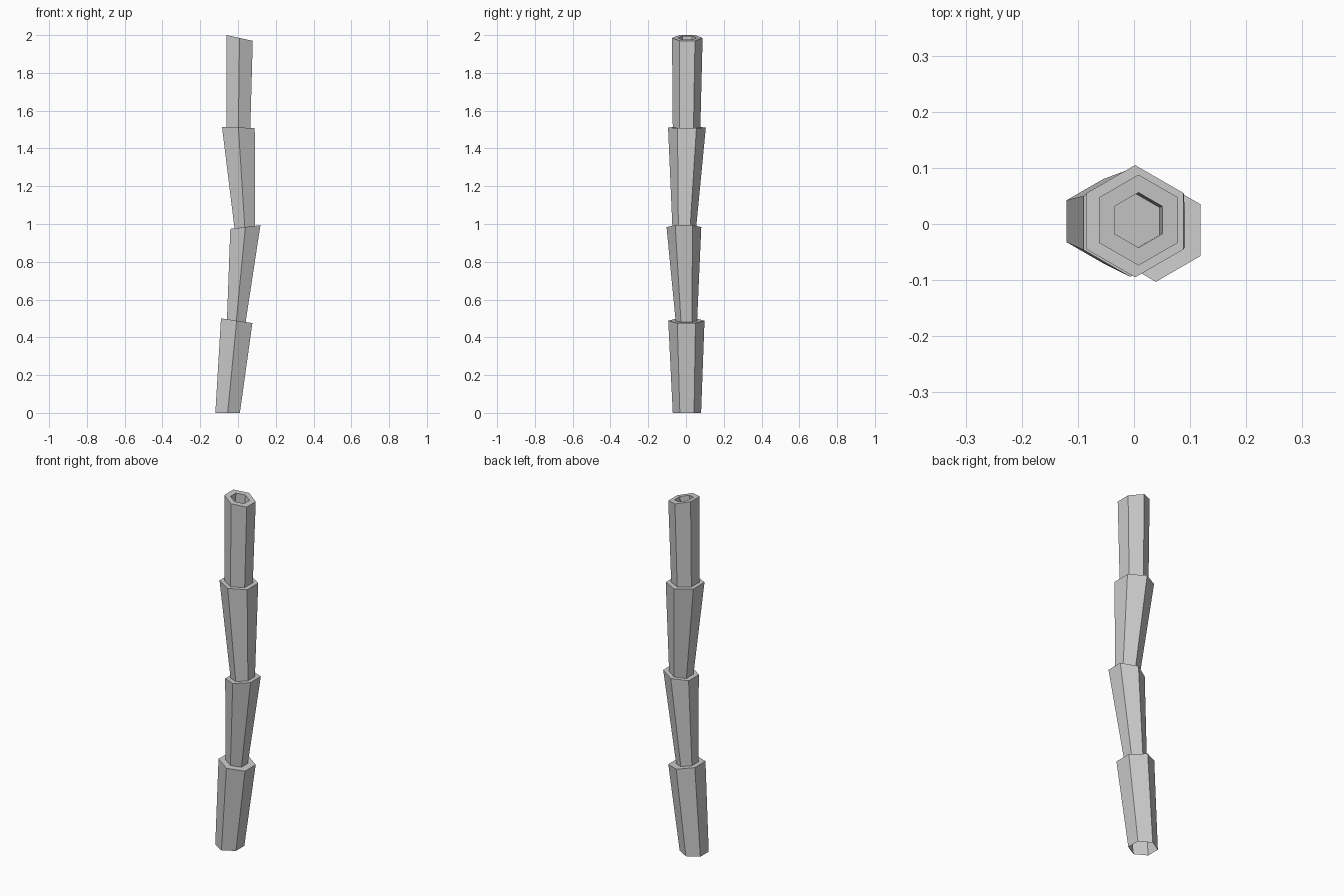
import bpy, bmesh, math

if "Cube" in bpy.data.objects:
    bpy.data.objects.remove(bpy.data.objects["Cube"])

# Trunk rings from the ground up: centre x, centre y, centre z, radius, slope in x
RINGS = [
    (-0.055, 0.005, 0.000, 0.075, 0.0),     # open foot
    (-0.007, 0.002, 0.488, 0.096, -0.15),   # first flared rim
    (-0.009, 0.002, 0.488, 0.057, -0.15),
    (0.039, -0.011, 0.984, 0.092, 0.12),    # second flared rim
    (0.036, -0.009, 0.983, 0.063, 0.12),
    (0.002, 0.005, 1.511, 0.100, -0.04),    # third flared rim
    (0.002, 0.003, 1.511, 0.073, -0.04),
    (0.008, 0.007, 1.985, 0.081, -0.22),    # crown lip
    (0.008, 0.007, 1.985, 0.049, -0.22),
    (0.003, 0.005, 1.925, 0.049, -0.22),    # hollow floor
]
SIDES = 6

bm = bmesh.new()
loops = []
for cx, cy, cz, r, slope in RINGS:
    loop = []
    for i in range(SIDES):
        a = math.pi / 2 + math.tau * i / SIDES
        dx, dy = r * math.cos(a), r * math.sin(a)
        loop.append(bm.verts.new((cx + dx, cy + dy, cz + slope * dx)))
    loops.append(loop)

# Bark walls and rim shelves
for low, high in zip(loops, loops[1:]):
    for i in range(SIDES):
        j = (i + 1) % SIDES
        bm.faces.new((low[i], low[j], high[j], high[i]))
bm.faces.new(loops[-1])

mesh = bpy.data.meshes.new("segmented_trunk")
bm.to_mesh(mesh)
bm.free()
trunk = bpy.data.objects.new("segmented_trunk", mesh)
bpy.context.collection.objects.link(trunk)
